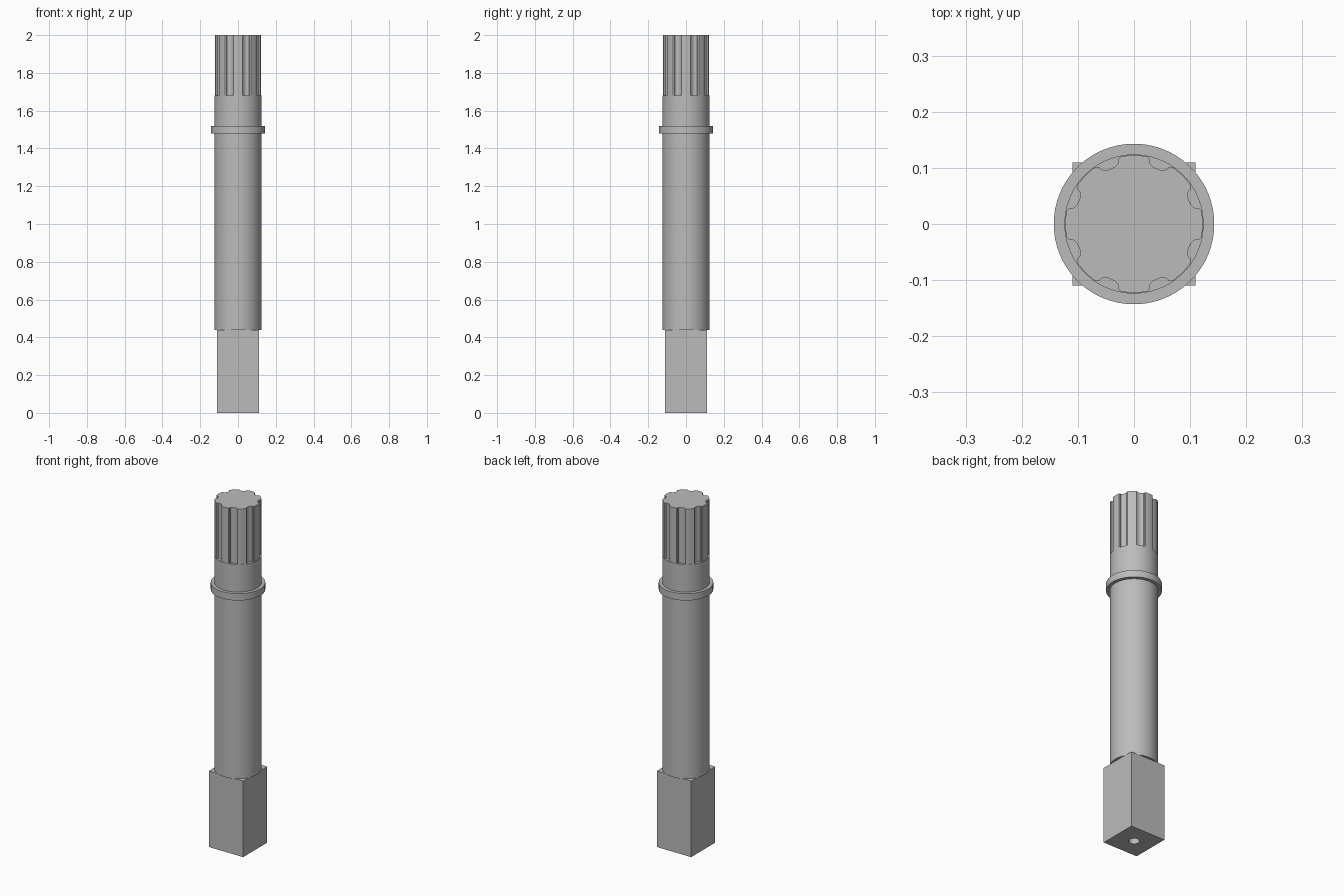
import bpy, bmesh, math

cube = bpy.data.objects.get("Cube")
if cube:
    bpy.data.objects.remove(cube, do_unlink=True)

steel = bpy.data.materials.new("steel_grey")
steel.use_nodes = True
GREY = (0.5, 0.5, 0.5, 1)
steel.diffuse_color = GREY
steel.node_tree.nodes["Principled BSDF"].inputs["Base Color"].default_value = GREY


def add_object(name, bm, smooth=True):
    bmesh.ops.recalc_face_normals(bm, faces=bm.faces[:])
    mesh = bpy.data.meshes.new(name)
    bm.to_mesh(mesh)
    bm.free()
    mesh.materials.append(steel)
    ob = bpy.data.objects.new(name, mesh)
    bpy.context.collection.objects.link(ob)
    bpy.ops.object.select_all(action="DESELECT")
    ob.select_set(True)
    bpy.context.view_layer.objects.active = ob
    if smooth:
        bpy.ops.object.shade_smooth_by_angle(angle=math.radians(25))
    return ob


def lathe(name, profile, steps=96):
    """Revolve (radius, height) points around z."""
    bm = bmesh.new()
    verts = [bm.verts.new((r, 0, z)) for r, z in profile]
    edges = [bm.edges.new(pair) for pair in zip(verts, verts[1:])]
    bmesh.ops.spin(bm, geom=verts + edges, cent=(0, 0, 0), axis=(0, 0, 1),
                   angle=math.tau, steps=steps, use_merge=True)
    bmesh.ops.remove_doubles(bm, verts=bm.verts[:], dist=1e-5)
    return add_object(name, bm)


SHAFT_R, COLLAR_R = 0.124, 0.143
BASE_TOP, SHAFT_TOP, TOP = 0.44, 1.68, 2.0

# Round shaft with its raised collar
lathe("shaft", [(0, BASE_TOP), (SHAFT_R, BASE_TOP), (SHAFT_R, 1.48),
                (COLLAR_R, 1.48), (COLLAR_R, 1.52), (SHAFT_R, 1.52),
                (SHAFT_R, SHAFT_TOP), (0, SHAFT_TOP)])

# Splined end: eight teeth with softened tips and roots
tooth = [(-19, 0.107), (-16, 0.11), (-14, 0.113), (-13.5, 0.119), (-11, 0.1225),
         (-5.5, 0.1225), (0, 0.1225), (5.5, 0.1225), (11, 0.1225),
         (13.5, 0.119), (14, 0.113), (16, 0.11), (19, 0.107)]
bm = bmesh.new()
ring = []
for i in range(8):
    for deg, r in tooth:
        a = math.radians(45 * i + deg)
        ring.append(bm.verts.new((r * math.cos(a), r * math.sin(a), SHAFT_TOP)))
face = bm.faces.new(ring)
top = bmesh.ops.extrude_face_region(bm, geom=[face], use_keep_orig=True)
bmesh.ops.translate(bm, vec=(0, 0, TOP - SHAFT_TOP),
                    verts=[g for g in top["geom"] if isinstance(g, bmesh.types.BMVert)])
add_object("splined_end", bm)

# Square drive end
bm = bmesh.new()
bmesh.ops.create_cube(bm, size=1)
bmesh.ops.scale(bm, vec=(0.22, 0.22, BASE_TOP), verts=bm.verts[:])
bmesh.ops.translate(bm, vec=(0, 0, BASE_TOP / 2), verts=bm.verts[:])
base = add_object("square_end", bm, smooth=False)

# Centre hole drilled into the underside
drill = lathe("hole_cutter", [(0, -0.05), (0.028, -0.05), (0.028, 0.08), (0, 0.1)], 32)
drill.hide_render = True
cut = base.modifiers.new("centre_hole", "BOOLEAN")
cut.operation = "DIFFERENCE"
cut.solver = "EXACT"
cut.object = drill
bpy.context.view_layer.objects.active = base
bpy.ops.object.modifier_apply(modifier=cut.name)
bpy.data.objects.remove(drill, do_unlink=True)
bpy.ops.object.select_all(action="DESELECT")
base.select_set(True)
bpy.ops.object.shade_smooth_by_angle(angle=math.radians(25))
